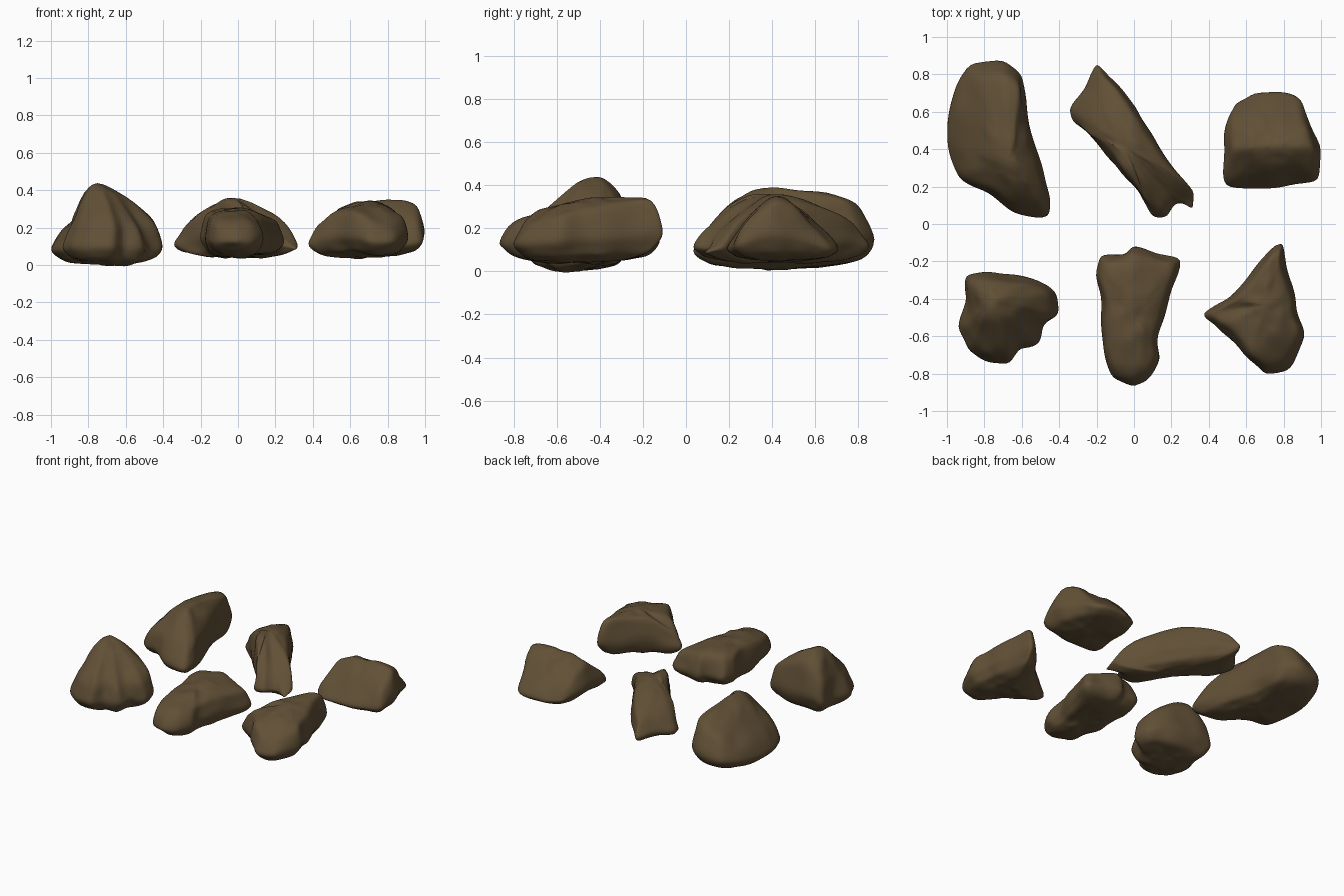
import bpy
import bmesh
from mathutils import Vector, noise

# Remove only the default cube
default_cube = bpy.data.objects.get("Cube")
if default_cube:
    bpy.data.objects.remove(default_cube, do_unlink=True)

# Single earthy stone colour
stone = bpy.data.materials.new("brown_stone")
stone.use_nodes = True
stone_colour = (.12, .08, .037, 1)
stone.diffuse_color = stone_colour
shader = next(n for n in stone.node_tree.nodes if n.type == "BSDF_PRINCIPLED")
shader.inputs["Base Color"].default_value = stone_colour
shader.inputs["Roughness"].default_value = .9


def roughen(bm, seed):
    """Push the surface in and out with broad lumps and fine chips."""
    bm.normal_update()
    offset = Vector((seed * 3.7, seed, 0))
    for vert in bm.verts:
        lump = noise.noise(vert.co * 6 + offset)
        chip = noise.noise(vert.co * 15 + offset)
        vert.co += vert.normal * (.018 * lump + .012 * chip)


def make_rock(name, seed, base, apex, outline):
    """Loft a rock from its plan outline; each outline point carries a shoulder height."""
    bm = bmesh.new()
    count = len(outline)
    apex = Vector(apex)
    middle = sum((Vector((x, y, 0)) for x, y, h in outline), Vector()) / count
    floor = Vector((middle.x, middle.y, base))

    def add_ring(position):
        return [bm.verts.new(position(Vector((x, y, 0)), h)) for x, y, h in outline]

    def level(scale, rise):
        def position(point, height):
            spot = middle.lerp(point, scale)
            spot.z = base + rise * (height - base)
            return spot
        return position

    shoulder = level(.87, 1)

    def crown(point, height):
        spot = shoulder(point, height).lerp(apex, .5)
        spot.z = height + .66 * (apex.z - height)
        return spot

    # Underside, flanks, shoulder and crown
    rings = [add_ring(level(.45, .02)), add_ring(level(.84, .12)),
             add_ring(level(1.03, .43)), add_ring(shoulder), add_ring(crown)]
    bottom, top = bm.verts.new(floor), bm.verts.new(apex)
    for i in range(count):
        j = (i + 1) % count
        for low, high in zip(rings, rings[1:]):
            bm.faces.new((low[i], low[j], high[j], high[i]))
        bm.faces.new((bottom, rings[0][j], rings[0][i]))
        bm.faces.new((top, rings[-1][i], rings[-1][j]))
    bmesh.ops.recalc_face_normals(bm, faces=bm.faces[:])
    bmesh.ops.subdivide_edges(bm, edges=bm.edges[:], cuts=2, use_grid_fill=True)
    bmesh.ops.smooth_vert(bm, verts=bm.verts[:], factor=.5,
                          use_axis_x=True, use_axis_y=True, use_axis_z=True)
    roughen(bm, seed)

    mesh = bpy.data.meshes.new(name)
    bm.to_mesh(mesh)
    bm.free()
    mesh.materials.append(stone)
    for face in mesh.polygons:
        face.use_smooth = True
    rock = bpy.data.objects.new(name, mesh)
    bpy.context.collection.objects.link(rock)
    softening = rock.modifiers.new("softening", "SUBSURF")
    softening.levels = softening.render_levels = 1


# Back row
make_rock("back_right_long_rock", 1, .01, (-.66, .34, .39), [
    (-.45, .03, .18), (-.45, .16, .23), (-.52, .4, .27), (-.57, .6, .29),
    (-.59, .8, .34), (-.7, .87, .33), (-.88, .86, .26), (-.97, .7, .2),
    (-1, .4, .16), (-.94, .24, .16), (-.79, .17, .24), (-.64, .06, .23)])

make_rock("back_middle_slanted_rock", 2, .04, (-.04, .4, .37), [
    (.09, .04, .21), (.18, .04, .2), (.23, .11, .18), (.32, .07, .13),
    (.33, .18, .19), (.21, .28, .28), (.1, .46, .32), (.01, .62, .31),
    (-.1, .76, .27), (-.2, .87, .21), (-.25, .74, .23), (-.34, .62, .19),
    (-.34, .54, .19), (-.22, .46, .29), (-.1, .32, .34), (.03, .17, .31)])

make_rock("back_left_block_rock", 3, .05, (.74, .42, .35), [
    (.48, .19, .16), (.65, .19, .17), (.83, .21, .17), (.99, .23, .21),
    (1, .4, .34), (.95, .52, .3), (.9, .65, .18), (.82, .7, .16),
    (.64, .7, .16), (.53, .65, .17), (.49, .54, .26), (.48, .38, .32)])

# Front row
make_rock("front_right_peaked_rock", 4, 0, (-.76, -.4, .45), [
    (-.66, -.75, .22), (-.61, -.66, .24), (-.51, -.64, .2), (-.48, -.54, .22),
    (-.4, -.48, .21), (-.41, -.35, .24), (-.56, -.29, .31), (-.78, -.26, .38),
    (-.91, -.27, .25), (-.9, -.4, .25), (-.94, -.55, .21), (-.89, -.67, .22),
    (-.77, -.74, .23)])

make_rock("front_middle_long_rock", 5, .04, (-.01, -.47, .31), [
    (0, -.88, .23), (.08, -.83, .23), (.13, -.72, .23), (.13, -.6, .24),
    (.18, -.43, .25), (.26, -.18, .23), (.12, -.15, .27), (0, -.12, .28),
    (-.05, -.16, .29), (-.18, -.17, .28), (-.21, -.27, .28), (-.17, -.45, .27),
    (-.17, -.7, .24), (-.12, -.83, .23)])

make_rock("front_left_pointed_rock", 6, .04, (.7, -.43, .34), [
    (.37, -.48, .2), (.5, -.4, .31), (.62, -.28, .33), (.74, -.11, .35),
    (.8, -.1, .34), (.81, -.22, .33), (.87, -.38, .29), (.88, -.5, .28),
    (.91, -.6, .26), (.84, -.78, .23), (.7, -.81, .24), (.62, -.73, .28),
    (.54, -.63, .29), (.44, -.54, .27)])
